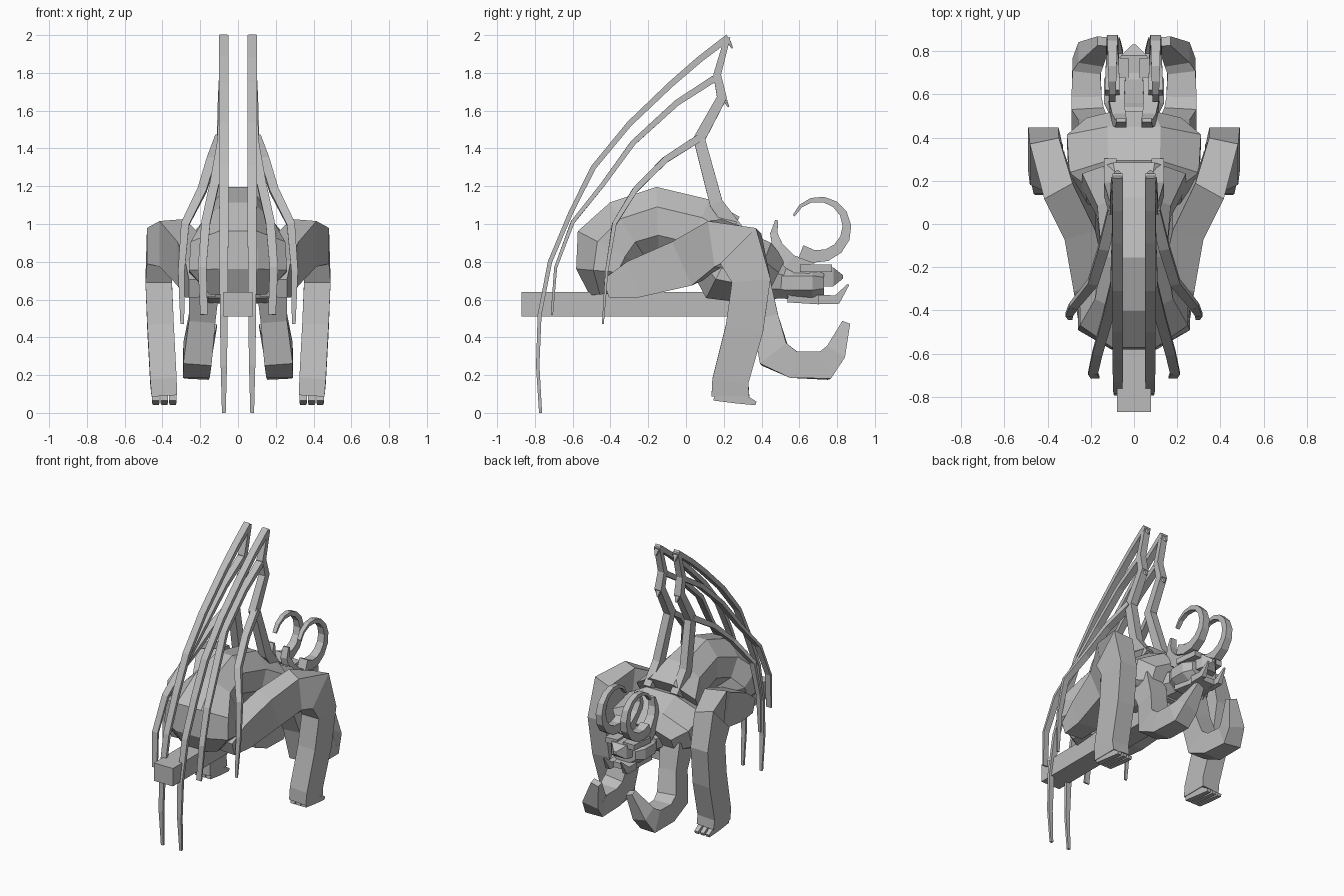
import bpy, bmesh, math
from mathutils import Vector

stone = bpy.data.materials.new("grey stone")
stone.diffuse_color = (0.5, 0.5, 0.5, 1)

BOX = [(-1, -1), (1, -1), (1, 1), (-1, 1)]
OCT = [(-.5, -1), (.5, -1), (1, -.45), (1, .4), (.4, 1), (-.4, 1), (-1, .4), (-1, -.45)]


def finish(name, bm, mirror):
    bmesh.ops.recalc_face_normals(bm, faces=bm.faces)
    me = bpy.data.meshes.new(name)
    bm.to_mesh(me)
    bm.free()
    me.materials.append(stone)
    ob = bpy.data.objects.new(name, me)
    bpy.context.collection.objects.link(ob)
    if mirror:
        ob.modifiers.new("mirror", 'MIRROR')
    return ob


def loft(name, pts, shape=BOX, mirror=True):
    """Sweep a section along points (x, y, z, half width, half depth)."""
    bm = bmesh.new()
    pos = [Vector(p[:3]) for p in pts]
    rings = []
    for i, p in enumerate(pts):
        a = (pos[i] - pos[max(i - 1, 0)]).normalized()
        b = (pos[min(i + 1, len(pos) - 1)] - pos[i]).normalized()
        t = (a + b).normalized()
        miter = 1.0
        if 0 < i < len(pts) - 1:
            miter = min(1.35, 1 / max(.3, t.dot(a)))
        side = Vector((1, 0, 0))
        side = (side - t * side.dot(t)).normalized()
        up = side.cross(t)
        rings.append([bm.verts.new(pos[i] + side * u * p[3] + up * v * p[4] * miter)
                      for u, v in shape])
    n = len(shape)
    for r, s in zip(rings, rings[1:]):
        for k in range(n):
            bm.faces.new((r[k], r[(k + 1) % n], s[(k + 1) % n], s[k]))
    bm.faces.new(rings[0])
    bm.faces.new(rings[-1][::-1])
    return finish(name, bm, mirror)


def strip(name, path, xs, w0, w1, d0, d1, power=1):
    """Tapering bone along side-view points (y, z) with matching x values."""
    m = len(path) - 1
    return loft(name, [(x, y, z, w0 + (w1 - w0) * (i / m) ** power, d0 + (d1 - d0) * i / m)
                       for i, ((y, z), x) in enumerate(zip(path, xs))])


# Perch beam
loft("perch_beam", [(0, -.87, .575, .078, .066), (0, .38, .575, .078, .066)], mirror=False)

# Arched body from the pelvis over the back to the chest
loft("body", [(0, -.42, .63, .15, .09), (0, -.43, .75, .26, .15), (0, -.40, .87, .25, .19),
              (0, -.31, .97, .18, .165), (0, -.15, 1.02, .15, .17), (0, .06, .97, .17, .17),
              (0, .20, .89, .24, .17)], OCT, False)
loft("chest", [(0, .14, .84, .22, .15), (0, .20, .79, .30, .20), (0, .39, .74, .31, .17),
               (0, .47, .70, .22, .12)], OCT, False)
loft("neck", [(0, .40, .71, .15, .11), (0, .54, .69, .10, .085)], OCT, False)

# Head with brow, muzzle, jaw and tusks
loft("head", [(0, .48, .69, .10, .08), (0, .56, .69, .14, .09), (0, .67, .69, .14, .09),
              (0, .73, .69, .10, .07)], OCT, False)
loft("muzzle", [(0, .70, .72, .08, .05), (0, .78, .72, .06, .05), (0, .83, .72, .01, .01)],
     mirror=False)
loft("jaw", [(0, .54, .62, .10, .035), (0, .70, .60, .08, .025), (0, .77, .60, .06, .02)],
     mirror=False)
loft("brow", [(.08, .60, .765, .055, .02), (.07, .77, .765, .045, .02)])
loft("tusk", [(.07, .70, .60, .02, .025), (.07, .80, .60, .018, .022), (.07, .86, .68, .004, .005)])

# Curled ram horns, swept round a circle, and the small rear horns
horn = []
for i in range(12):
    a = math.radians(-125 + i * 25.5)
    r = .160 - .0016 * i
    horn.append((.10, .70 + r * math.cos(a), .985 + r * math.sin(a),
                 .034 - .0018 * i, .036 - .0027 * i))
loft("curled_horn", horn)
strip("rear_horn", [(.66, .75), (.55, .80), (.485, .88), (.465, .95), (.48, 1.02)],
      [.08, .08, .07, .06, .06], .04, .022, .05, .008)

# Hind legs: thigh, raised knee, shin and toes
loft("hind_leg", [(.19, -.42, .66, .07, .05), (.20, -.27, .71, .08, .10),
                  (.25, 0, .80, .075, .125), (.35, .17, .90, .075, .115),
                  (.415, .29, .87, .07, .115), (.42, .345, .70, .07, .10),
                  (.41, .31, .45, .07, .10), (.395, .235, .17, .07, .095),
                  (.39, .235, .09, .068, .10)])
for k, x in enumerate((.345, .39, .435)):
    loft("hind_toe_%d" % (k + 1), [(x, .15, .10, .019, .035), (x, .27, .085, .019, .035),
                                   (x, .37, .05, .015, .010)])

# Fore legs with raised paws
loft("fore_leg", [(.18, .36, .68, .08, .09), (.19, .42, .50, .07, .07),
                  (.215, .465, .31, .075, .08), (.22, .57, .255, .07, .07),
                  (.22, .73, .25, .065, .07), (.20, .785, .31, .06, .055),
                  (.14, .845, .47, .03, .022)])

# Wings: arm bone, thumb claws and three long finger bones
strip("wing_arm", [(.27, .96), (.16, 1.11), (.07, 1.45), (.19, 1.67), (.165, 1.79), (.22, 1.99)],
      [.11, .11, .085, .08, .075, .075], .03, .024, .04, .015)
for k, (y, z) in enumerate(((.21, 1.99), (.19, 1.68), (.06, 1.47))):
    loft("wing_claw_%d" % (k + 1), [(.077, y - .01, z, .022, .018), (.077, y + .02, z - .03, .015, .010),
                                    (.077, y + .035, z - .06, .005, .004)])
strip("long_finger", [(.22, 1.985), (.07, 1.87), (-.08, 1.74), (-.30, 1.53), (-.49, 1.30), (-.61, 1.06),
                      (-.72, .80), (-.775, .52), (-.785, .25), (-.77, 0)],
      [.075] * 10, .025, .010, .018, .008, 5)
strip("middle_finger", [(.15, 1.77), (-.05, 1.64), (-.28, 1.43), (-.44, 1.21), (-.60, 1.01),
                        (-.69, .77), (-.71, .52)],
      [.075, .078, .085, .125, .17, .19, .18], .025, .020, .018, .006, 3)
strip("short_finger", [(.07, 1.455), (-.11, 1.34), (-.27, 1.18), (-.38, 1.0), (-.42, .75), (-.44, .47)],
      [.095, .14, .19, .28, .30, .295], .025, .010, .020, .005, 3)
